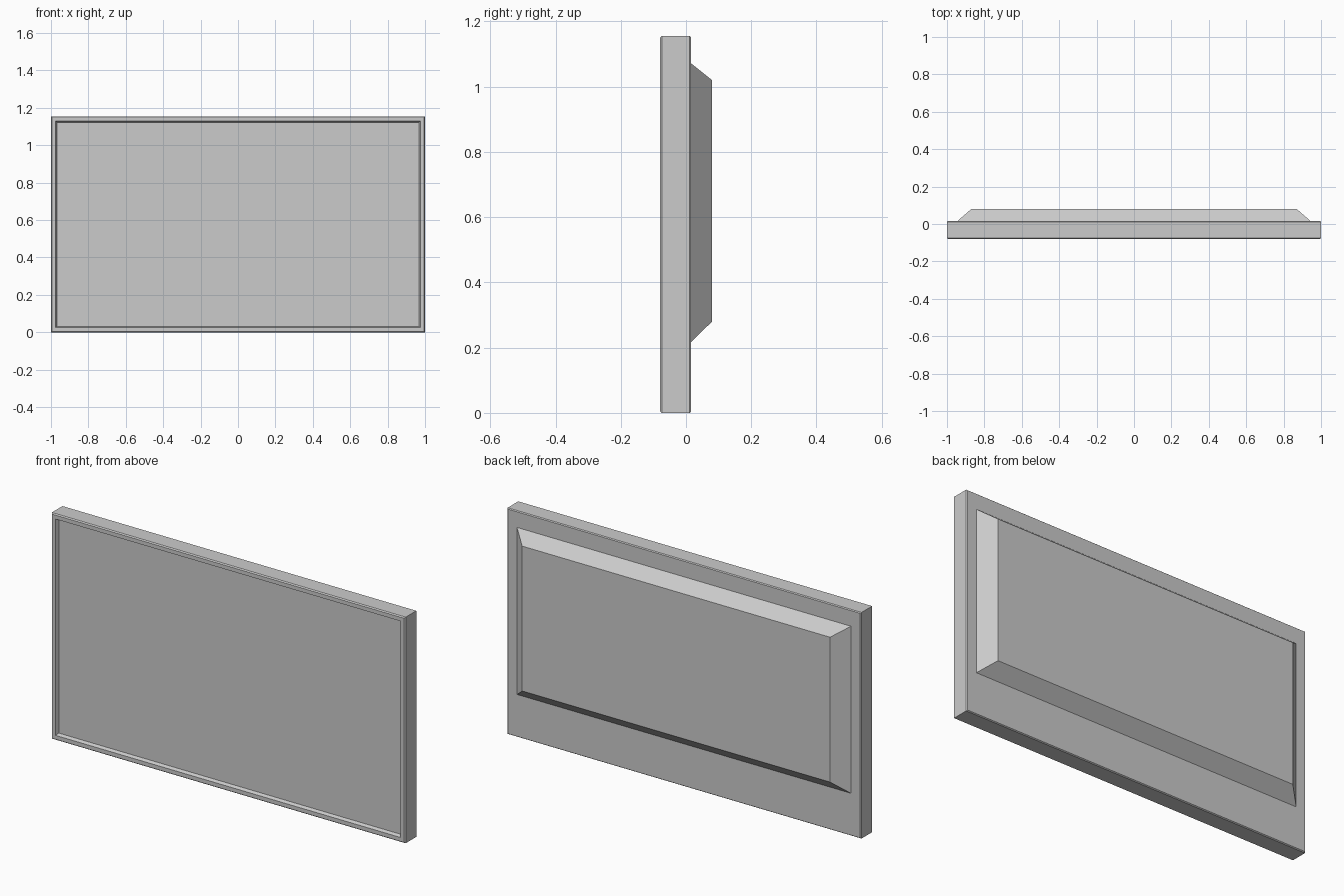
import bpy
import bmesh

if "Cube" in bpy.data.objects:
    bpy.data.objects.remove(bpy.data.objects["Cube"])


def loft(name, rings):
    """Skin a stack of rectangles (half width, bottom, top, y) and cap both ends."""
    bm = bmesh.new()
    loops = [[bm.verts.new(p) for p in ((-w, y, lo), (w, y, lo), (w, y, hi), (-w, y, hi))]
             for w, lo, hi, y in rings]
    for a, b in zip(loops, loops[1:]):
        for i in range(4):
            j = (i + 1) % 4
            bm.faces.new((a[i], a[j], b[j], b[i]))
    bm.faces.new(loops[0])
    bm.faces.new(loops[-1])
    bmesh.ops.recalc_face_normals(bm, faces=bm.faces)
    mesh = bpy.data.meshes.new(name)
    bm.to_mesh(mesh)
    bm.free()
    obj = bpy.data.objects.new(name, mesh)
    bpy.context.collection.objects.link(obj)
    return obj


W, H = 1.0, 1.155
FRONT, BACK = -0.08, 0.016


def inset(d, y):
    return (W - d, d, H - d, y)


# Panel body: recessed screen, thin bezel, chamfered rims, flat back
loft("screen_panel", [
    inset(0.032, FRONT + 0.017),
    inset(0.025, FRONT),
    inset(0.005, FRONT),
    inset(0.0, FRONT + 0.006),
    inset(0.0, BACK - 0.005),
    inset(0.004, BACK),
])

# Tapered electronics housing on the back
loft("rear_housing", [
    (0.945, 0.217, 1.072, BACK - 0.001),
    (0.87, 0.28, 1.02, 0.08),
])
